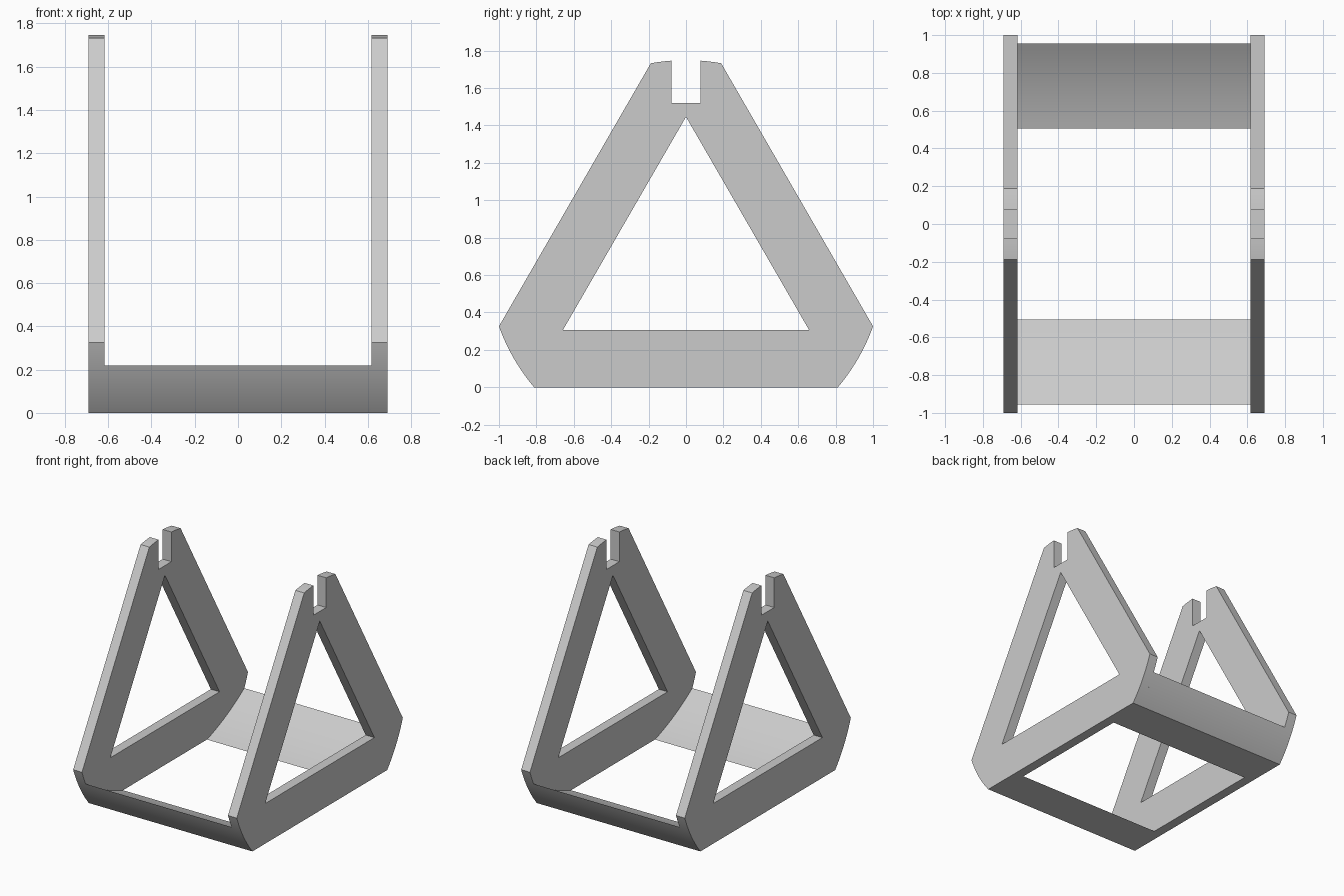
import bpy, bmesh
from math import radians, degrees, cos, sin, asin, sqrt
from mathutils import Vector

if "Cube" in bpy.data.objects:
    bpy.data.objects.remove(bpy.data.objects["Cube"], do_unlink=True)

CENTRE, RADIUS = 0.686, 1.063          # circle that rounds the frame corners
ROLL_CENTRE, ROLL_RADIUS = 1.6, 1.678  # cylinder that hollows the cross bars
OUTER, INNER = 0.69, 0.616             # x of the side frame faces
SLOT, SLOT_FLOOR = 0.077, 1.52
HALF = degrees(asin(CENTRE / RADIUS)) - 30  # half angle of each rounded corner

grey = bpy.data.materials.new("plain grey")
grey.use_nodes = True
grey.diffuse_color = (0.6, 0.6, 0.6, 1)
grey.node_tree.nodes["Principled BSDF"].inputs["Base Color"].default_value = (0.6, 0.6, 0.6, 1)


def arc(centre, radius, start, end, steps=16):
    """Points (y, z) on a circle centred at height centre."""
    angles = [radians(start + (end - start) * i / steps) for i in range(steps + 1)]
    return [(radius * cos(a), centre + radius * sin(a)) for a in angles]


def extrude_profile(name, loops, x0, x1):
    """Fill closed (y, z) loops, holes included, and extrude them along x."""
    bm = bmesh.new()
    edges = []
    for loop in loops:
        verts = [bm.verts.new((x0, y, z)) for y, z in loop]
        edges += [bm.edges.new((v, verts[i - 1])) for i, v in enumerate(verts)]
    bmesh.ops.triangle_fill(bm, edges=edges, use_beauty=True)
    grown = bmesh.ops.extrude_face_region(bm, geom=bm.faces[:], use_keep_orig=True)
    moved = [g for g in grown["geom"] if isinstance(g, bmesh.types.BMVert)]
    bmesh.ops.translate(bm, verts=moved, vec=Vector((x1 - x0, 0, 0)))
    bmesh.ops.recalc_face_normals(bm, faces=bm.faces[:])
    mesh = bpy.data.meshes.new(name)
    bm.to_mesh(mesh)
    bm.free()
    mesh.materials.append(grey)
    obj = bpy.data.objects.new(name, mesh)
    bpy.context.collection.objects.link(obj)
    bpy.ops.object.select_all(action="DESELECT")
    obj.select_set(True)
    bpy.context.view_layer.objects.active = obj
    bpy.ops.object.shade_smooth_by_angle(angle=radians(30))


def mirrored(points):
    return [(-y, z) for y, z in points]


# Side frames: rounded triangle with a rod slot and a triangular window
slot_angle = 90 - degrees(asin(SLOT / RADIUS))
half_outline = (arc(CENTRE, RADIUS, -30 - HALF, -30 + HALF)
                + arc(CENTRE, RADIUS, 90 - HALF, slot_angle, 6)
                + [(SLOT, SLOT_FLOOR)])
outline = half_outline + mirrored(half_outline)[::-1]
window = arc(CENTRE, 0.76, -30, 210, 2)
extrude_profile("left_side_frame", [outline, window], INNER, OUTER)
extrude_profile("right_side_frame", [outline, window], -OUTER, -INNER)

# Cross bars: rounded outside, flat below, hollowed on the inner side
crest = 0.22
crest_y = sqrt(RADIUS ** 2 - (crest - CENTRE) ** 2)
outer_end = degrees(asin((crest - CENTRE) / RADIUS))
hollow_start = degrees(asin((crest - ROLL_CENTRE) / sqrt(crest_y ** 2 + (crest - ROLL_CENTRE) ** 2)))
hollow_end = degrees(asin(-ROLL_CENTRE / ROLL_RADIUS))
bar = (arc(CENTRE, RADIUS, -30 - HALF, outer_end)
       + arc(ROLL_CENTRE, ROLL_RADIUS, hollow_start, hollow_end)[1:])
extrude_profile("back_cross_bar", [bar], -INNER, INNER)
extrude_profile("front_cross_bar", [mirrored(bar)], -INNER, INNER)
